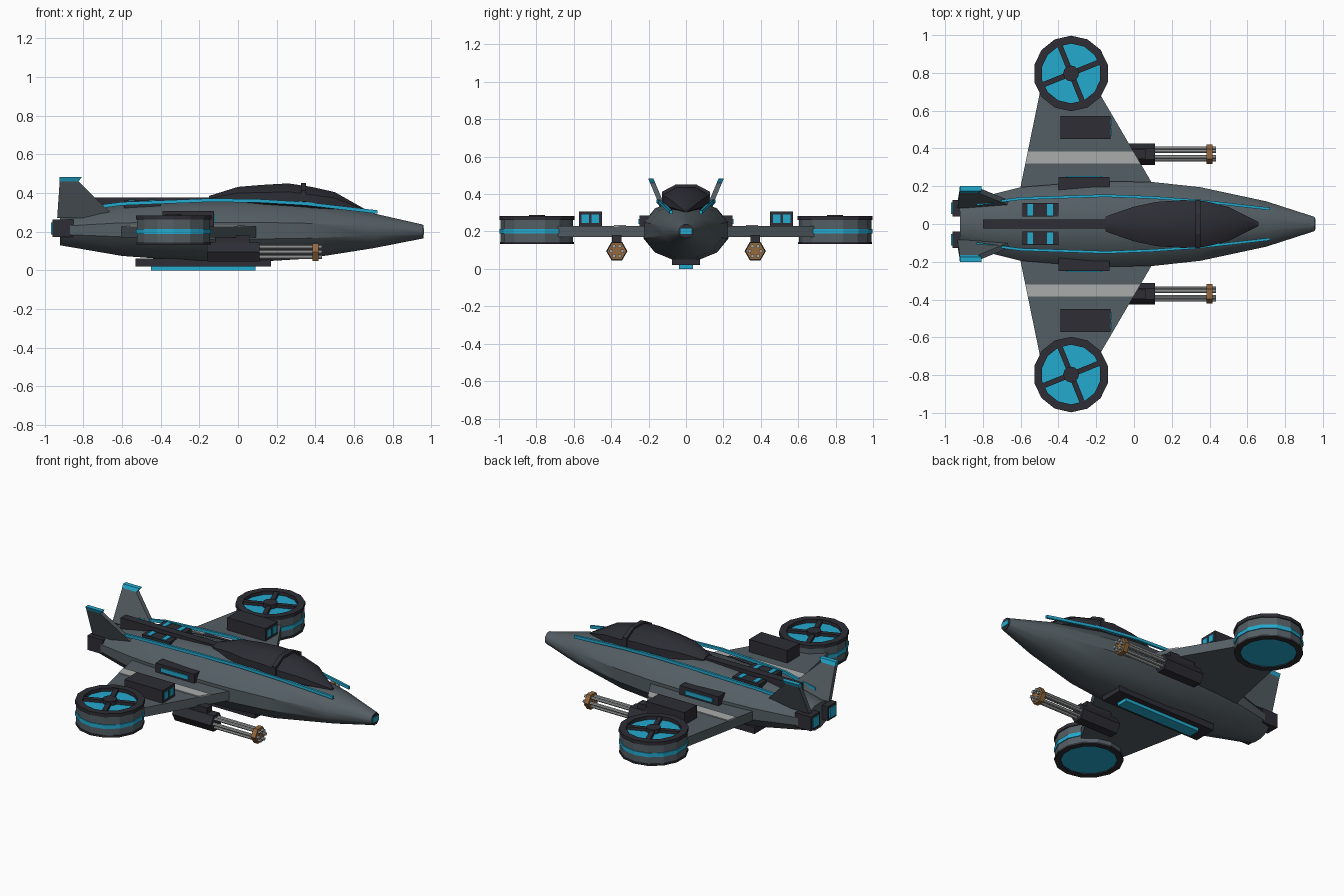
import bpy, bmesh, math
from mathutils import Vector, Matrix

if "Cube" in bpy.data.objects:
    bpy.data.objects.remove(bpy.data.objects["Cube"])


def mat(name, r, g, b):
    m = bpy.data.materials.new(name)
    m.diffuse_color = (r, g, b, 1)
    m.use_nodes = True
    m.node_tree.nodes["Principled BSDF"].inputs["Base Color"].default_value = m.diffuse_color
    return m


GREY = mat("hull grey", .088, .112, .127)
DARK = mat("dark trim", .026, .026, .036)
BLUE = mat("glow blue", .017, .40, .62)
LIGHT = mat("light steel", .40, .41, .41)
GOLD = mat("bronze", .30, .14, .045)


def finish(name, bm, m, smooth=False):
    bmesh.ops.recalc_face_normals(bm, faces=bm.faces)
    me = bpy.data.meshes.new(name)
    bm.to_mesh(me)
    bm.free()
    me.materials.append(m)
    ob = bpy.data.objects.new(name, me)
    bpy.context.collection.objects.link(ob)
    if smooth:
        bpy.ops.object.select_all(action='DESELECT')
        ob.select_set(True)
        bpy.context.view_layer.objects.active = ob
        bpy.ops.object.shade_smooth_by_angle(angle=math.radians(35))
    return ob


def loft(name, rings, m, smooth=False, closed=False):
    """Skin a list of equal point rings; cap the ends unless closed."""
    bm = bmesh.new()
    rs = [[bm.verts.new(p) for p in r] for r in rings]
    n = len(rs[0])
    for a, b in zip(rs, rs[1:] + (rs[:1] if closed else [])):
        for i in range(n):
            j = (i + 1) % n
            bm.faces.new((a[i], a[j], b[j], b[i]))
    if not closed:
        bm.faces.new(rs[0])
        bm.faces.new(rs[-1])
    return finish(name, bm, m, smooth)


def box(name, x, y, z, m):
    ring = lambda h: [(x[0], y[0], h), (x[1], y[0], h), (x[1], y[1], h), (x[0], y[1], h)]
    return loft(name, [ring(z[0]), ring(z[1])], m)


def ngon(x, cy, cz, ry, rz, n, off=0.0):
    """Ring of n points across the x axis."""
    return [(x, cy + ry * math.cos(2 * math.pi * i / n + off),
             cz + rz * math.sin(2 * math.pi * i / n + off)) for i in range(n)]


def rod(name, x0, x1, cy, cz, r, n, m, off=0.0):
    return loft(name, [ngon(x, cy, cz, r, r, n, off) for x in (x0, x1)], m)


def disc(name, c, r, z0, z1, n, m, hole=0):
    """Upright disc, or a tube when hole is given."""
    def ring(rad, z):
        return [(c[0] + rad * math.sin(2 * math.pi * i / n),
                 c[1] + rad * math.cos(2 * math.pi * i / n), z) for i in range(n)]
    if hole:
        return loft(name, [ring(r, z0), ring(r, z1), ring(hole, z1), ring(hole, z0)], m, closed=True)
    return loft(name, [ring(r, z0), ring(r, z1)], m)


# Fuselage: x, half width, bottom, top
hull = [(-.92, .115, .13, .285), (-.6, .195, .075, .345), (-.2, .227, .045, .366), (.1, .222, .045, .366),
        (.35, .195, .06, .35), (.7, .12, .115, .295), (.955, .038, .165, .237)]
loft("fuselage", [ngon(x, 0, (b + t) / 2, w / .966, (t - b) / 2 / .966, 12, math.pi / 12)
                  for x, w, b, t in hull], GREY, True)
rod("nose_ring", .94, .958, 0, .201, .038, 8, DARK, math.pi / 8)
box("nose_light", (.95, .962), (-.03, .03), (.187, .216), BLUE)

# Canopy and its frame
canopy = [(-.15, .04, .385), (0, .092, .432), (.12, .117, .442), (.26, .127, .45), (.38, .12, .432),
          (.5, .09, .405), (.66, .01, .315)]
loft("canopy", [ngon(x, 0, t - w * .58, w / .924, w * .58 / .924, 8, math.pi / 8)
                for x, w, t in canopy], DARK, True)
loft("canopy_frame", [ngon(x, 0, .385, .138, .073, 8, math.pi / 8) for x in (.325, .352)], DARK)

# Spine and belly
box("spine", (-.8, -.15), (-.025, .025), (.3, .378), DARK)
box("belly_tray", (-.53, .17), (-.075, .075), (.02, .062), DARK)
box("belly_light", (-.45, .09), (-.038, .038), (0, .025), BLUE)

# Everything below is repeated on both sides
for s, side in ((1, "left"), (-1, "right")):
    def sbox(name, x, y, z, m):
        return box(side + "_" + name, x, (s * y[0], s * y[1]), z, m)

    # glowing hull strip
    path = [(-.83, .105, .315), (-.6, .135, .345), (-.15, .15, .363), (.1, .14, .36),
            (.35, .122, .345), (.72, .08, .302)]
    loft(side + "_hull_strip", [[(x, s * (y + a), z + b) for a, b in
                                ((-.007, -.009), (.007, -.009), (.007, .009), (-.007, .009))]
                               for x, y, z in path], BLUE)

    # deck vents
    sbox("deck_vent", (-.59, -.4), (.04, .11), (.31, .362), DARK)
    for x in (-.565, -.46):
        sbox("vent_light", (x, x + .03), (.045, .105), (.358, .367), BLUE)

    # side pod
    sbox("side_pod", (-.4, -.13), (.18, .248), (.222, .285), DARK)
    sbox("side_pod_light", (-.36, -.17), (.245, .255), (.24, .266), BLUE)

    # engine nozzle
    sbox("nozzle", (-.96, -.85), (.04, .128), (.172, .262), DARK)
    sbox("nozzle_glow", (-.968, -.955), (.053, .115), (.187, .247), BLUE)

    # canted tail fin with glowing tip; y follows height
    def fin(name, pts, m):
        return loft(side + name, [[(x, s * (.105 + (z - .285) * .42 + t), z) for x, z in pts]
                                  for t in (-.014, .014)], m)
    fin("_tail_fin", [(-.935, .27), (-.922, .46), (-.825, .46), (-.63, .27)], GREY)
    fin("_fin_tip", [(-.923, .46), (-.922, .482), (-.808, .482), (-.824, .46)], BLUE)

    # wing slab and pale stripe; chord edges follow the span
    def slab(name, y0, y1, z0, z1, m):
        lead = lambda y: .095 - (y - .217) * .585
        trail = lambda y: -.6 + (y - .2) * .205
        loft(side + name, [[(lead(y0), s * y0, z), (lead(y1), s * y1, z),
                            (trail(y1), s * y1, z), (trail(y0), s * y0, z)] for z in (z0, z1)], m)
    slab("_wing", .1, .72, .17, .228, GREY)
    slab("_wing_stripe", .32, .385, .225, .234, LIGHT)

    # launcher box with two windows
    sbox("launcher", (-.39, -.124), (.45, .572), (.225, .307), DARK)
    for y in (.465, .519):
        sbox("launcher_window", (-.13, -.119), (y, y + .04), (.245, .29), BLUE)

    # ducted fan
    c = (-.333, s * .797)
    disc(side + "_duct", c, .194, .14, .266, 14, GREY, .162)
    disc(side + "_duct_band", c, .199, .188, .213, 14, BLUE, .19)
    disc(side + "_duct_rim", c, .2, .262, .284, 14, DARK, .158)
    disc(side + "_duct_lower_rim", c, .198, .133, .145, 14, DARK, .162)
    disc(side + "_duct_glow", c, .165, .14, .262, 14, BLUE)
    disc(side + "_fan_hub", c, .042, .25, .288, 12, DARK)
    for k in range(2):
        ob = box(side + "_fan_spoke", (-.165, .165), (-.014, .014), (.255, .28), DARK)
        ob.data.transform(Matrix.Translation((*c, 0)) @ Matrix.Rotation(math.radians(22 + 90 * k), 4, 'Z'))

    # rotary gun
    gy, gz = s * .37, .095
    sbox("gun_pylon", (-.12, .06), (.345, .395), (.13, .18), DARK)
    rod(side + "_gun_body", -.16, .11, gy, gz, .057, 6, DARK)
    rod(side + "_gun_collar", .385, .415, gy, gz, .052, 6, GOLD)
    for y, z, *_ in [(p[1], p[2]) for p in ngon(0, gy, gz, .03, .03, 6)]:
        rod(side + "_gun_barrel", .1, .433, y, z, .01, 8, LIGHT)
